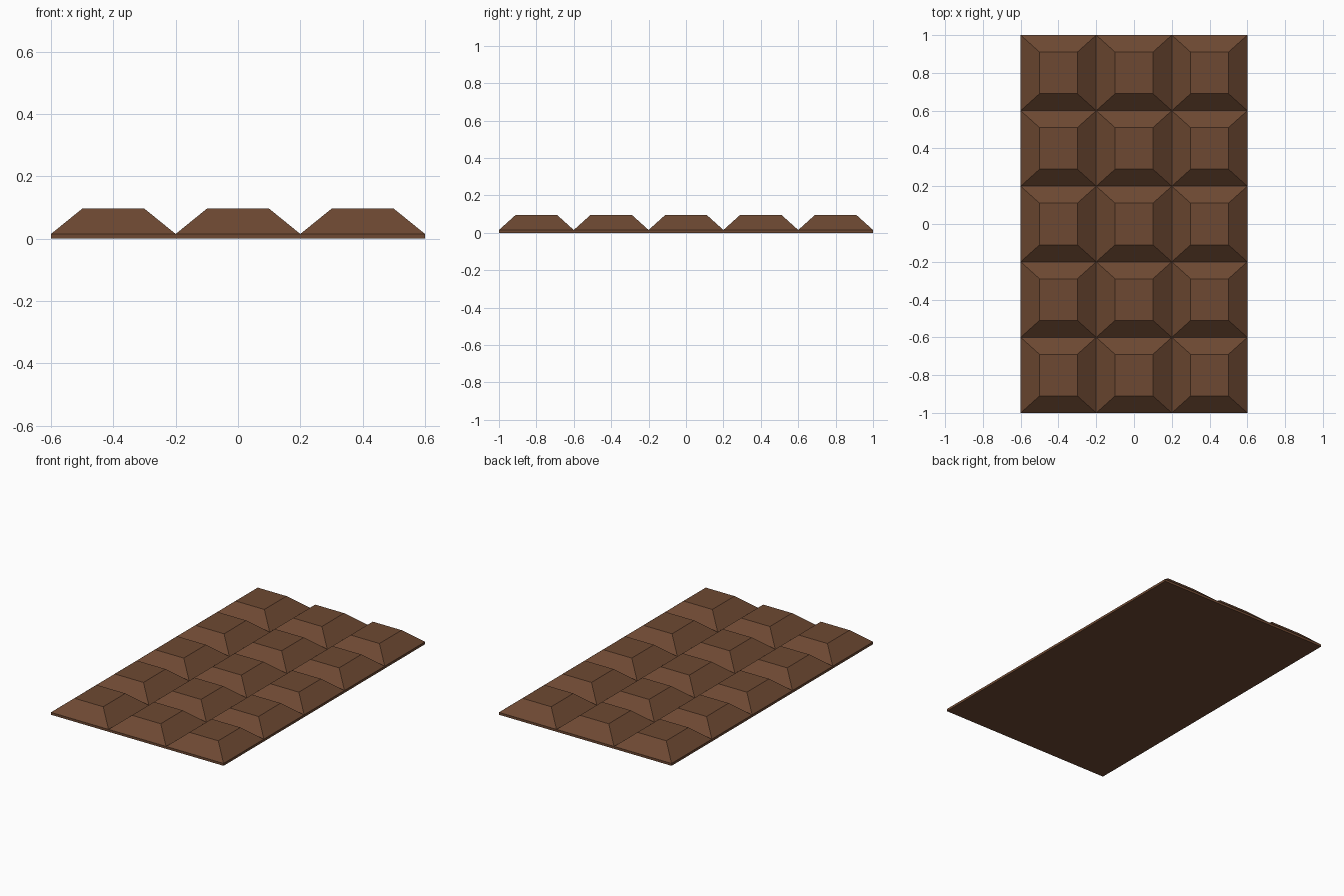
import bpy, bmesh

if "Cube" in bpy.data.objects:
    bpy.data.objects.remove(bpy.data.objects["Cube"])

COLS, ROWS, CELL = 3, 5, 0.4
BASE_Z, TOP_Z = 0.015, 0.096
INSET_X, INSET_Y = 0.10, 0.09

chocolate = bpy.data.materials.new("milk chocolate")
chocolate.diffuse_color = (0.155, 0.066, 0.032, 1)
chocolate.use_nodes = True
chocolate.node_tree.nodes["Principled BSDF"].inputs["Base Color"].default_value = chocolate.diffuse_color

bm = bmesh.new()


def rect(x, y, hx, hy, z):
    return [bm.verts.new((x + sx * hx, y + sy * hy, z))
            for sx, sy in ((-1, -1), (1, -1), (1, 1), (-1, 1))]


# Bevelled chocolate squares
for i in range(COLS):
    for j in range(ROWS):
        x = (i - (COLS - 1) / 2) * CELL
        y = (j - (ROWS - 1) / 2) * CELL
        low = rect(x, y, CELL / 2, CELL / 2, BASE_Z)
        high = rect(x, y, CELL / 2 - INSET_X, CELL / 2 - INSET_Y, TOP_Z)
        bm.faces.new(high)
        for k in range(4):
            n = (k + 1) % 4
            bm.faces.new((low[k], low[n], high[n], high[k]))
bmesh.ops.remove_doubles(bm, verts=bm.verts, dist=1e-4)

# Thin rim and flat underside
border = [e for e in bm.edges if e.is_boundary]
ext = bmesh.ops.extrude_edge_only(bm, edges=border)["geom"]
for v in ext:
    if isinstance(v, bmesh.types.BMVert):
        v.co.z = 0
bottom = [e for e in bm.edges if e.is_boundary]
bmesh.ops.contextual_create(bm, geom=bottom)
bmesh.ops.recalc_face_normals(bm, faces=bm.faces)

mesh = bpy.data.meshes.new("chocolate_bar")
bm.to_mesh(mesh)
bm.free()
mesh.materials.append(chocolate)
bar = bpy.data.objects.new("chocolate_bar", mesh)
bpy.context.collection.objects.link(bar)
